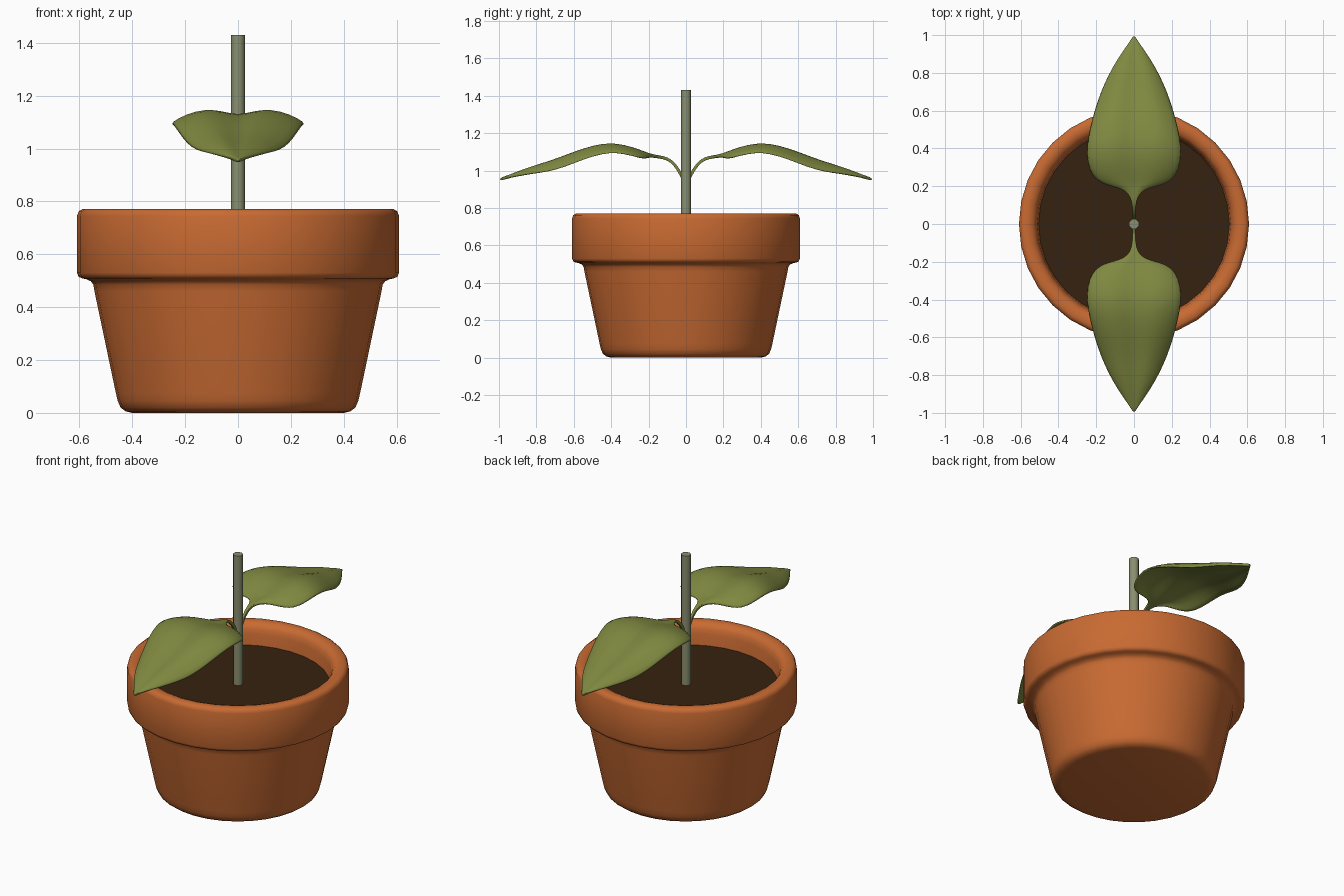
import bpy, bmesh, math
from mathutils import Matrix

if "Cube" in bpy.data.objects:
    bpy.data.objects.remove(bpy.data.objects["Cube"])


def material(name, rgb):
    m = bpy.data.materials.new(name)
    m.diffuse_color = (*rgb, 1)
    m.use_nodes = True
    m.node_tree.nodes["Principled BSDF"].inputs["Base Color"].default_value = m.diffuse_color
    return m


TERRACOTTA = material("terracotta", (0.58, 0.145, 0.032))
SOIL = material("dark soil", (0.036, 0.016, 0.005))
LEAF = material("leaf green", (0.215, 0.25, 0.052))
STEM = material("grey green", (0.25, 0.275, 0.16))


def make(name, bm, mat, angle=None):
    bmesh.ops.recalc_face_normals(bm, faces=bm.faces)
    me = bpy.data.meshes.new(name)
    bm.to_mesh(me)
    bm.free()
    me.materials.append(mat)
    ob = bpy.data.objects.new(name, me)
    bpy.context.collection.objects.link(ob)
    if angle:
        bpy.ops.object.select_all(action='DESELECT')
        ob.select_set(True)
        bpy.context.view_layer.objects.active = ob
        bpy.ops.object.shade_smooth_by_angle(angle=math.radians(angle))
    return ob


def lathe(profile, sides):
    bm = bmesh.new()
    rings = []
    for r, z in profile:
        rings.append([bm.verts.new((r * math.cos(2 * math.pi * i / sides),
                                    r * math.sin(2 * math.pi * i / sides), z))
                      for i in range(sides)])
    for a, b in zip(rings, rings[1:]):
        for i in range(sides):
            j = (i + 1) % sides
            bm.faces.new((a[i], a[j], b[j], b[i]))
    return bm, rings


# Pot: outer wall, overhanging rim, inner wall, closed below the soil
bm, rings = lathe([
    (0.40, 0.0), (0.425, 0.006), (0.444, 0.02), (0.455, 0.045), (0.462, 0.075),
    (0.543, 0.46), (0.547, 0.485), (0.557, 0.498), (0.575, 0.506), (0.59, 0.509),
    (0.603, 0.515), (0.609, 0.53), (0.609, 0.745), (0.603, 0.762), (0.588, 0.771),
    (0.56, 0.771), (0.535, 0.762), (0.52, 0.742), (0.512, 0.71), (0.502, 0.62)], 32)
bm.faces.new(rings[0])
bm.faces.new(rings[-1])
make("pot", bm, TERRACOTTA, 50)

# Soil disc
bm = bmesh.new()
bmesh.ops.create_circle(bm, cap_ends=True, segments=32, radius=0.505,
                        matrix=Matrix.Translation((0, 0, 0.645)))
make("soil", bm, SOIL)

# Stem
bm = bmesh.new()
bmesh.ops.create_cone(bm, cap_ends=True, segments=8, radius1=0.028, radius2=0.028,
                      depth=0.79, matrix=Matrix.Translation((0, 0, 1.035))
                      @ Matrix.Rotation(math.pi / 8, 4, 'Z'))
make("stem", bm, STEM, 50)

# Leaf stations: distance out, half width, midrib height, hump, edge drop
STATIONS = [
    (0.01, 0.006, 0.945, 0, 0), (0.03, 0.007, 0.985, 0, 0),
    (0.06, 0.008, 1.035, 0, 0), (0.10, 0.010, 1.066, 0, 0),
    (0.15, 0.020, 1.074, 0, 0), (0.185, 0.055, 1.078, 0.004, 0.004),
    (0.203, 0.12, 1.080, 0.010, 0.012), (0.215, 0.165, 1.082, 0.013, 0.018),
    (0.24, 0.21, 1.088, 0.017, 0.022), (0.29, 0.24, 1.102, 0.022, 0.022),
    (0.37, 0.255, 1.118, 0.027, 0.022), (0.45, 0.247, 1.116, 0.028, 0.026),
    (0.55, 0.225, 1.092, 0.026, 0.034), (0.65, 0.195, 1.057, 0.022, 0.040),
    (0.74, 0.16, 1.028, 0.018, 0.036), (0.83, 0.115, 1.005, 0.012, 0.022),
    (0.91, 0.06, 0.980, 0.005, 0.010), (0.965, 0.022, 0.962, 0, 0),
    (0.995, 0.003, 0.953, 0, 0)]
COLS = 8


def leaf(name, turn):
    bm = bmesh.new()
    rows = []
    for y, w, z, hump, drop in STATIONS:
        row = []
        for c in range(COLS + 1):
            t = 2 * c / COLS - 1
            s = abs(t)
            # dip at the midrib, rise halfway, droop at the edge
            dz = hump * math.sin(math.pi * min(s, 1)) - drop * s ** 3
            row.append(bm.verts.new((w * t, y, z + dz)))
        rows.append(row)
    for a, b in zip(rows, rows[1:]):
        for c in range(COLS):
            bm.faces.new((a[c], a[c + 1], b[c + 1], b[c]))
    bm.transform(Matrix.Rotation(turn, 4, 'Z'))
    ob = make(name, bm, LEAF, 60)
    solid = ob.modifiers.new("thickness", 'SOLIDIFY')
    solid.thickness = 0.016
    solid.offset = 0
    sub = ob.modifiers.new("smooth", 'SUBSURF')
    sub.levels = sub.render_levels = 1


leaf("back_leaf", 0)
leaf("front_leaf", math.pi)
